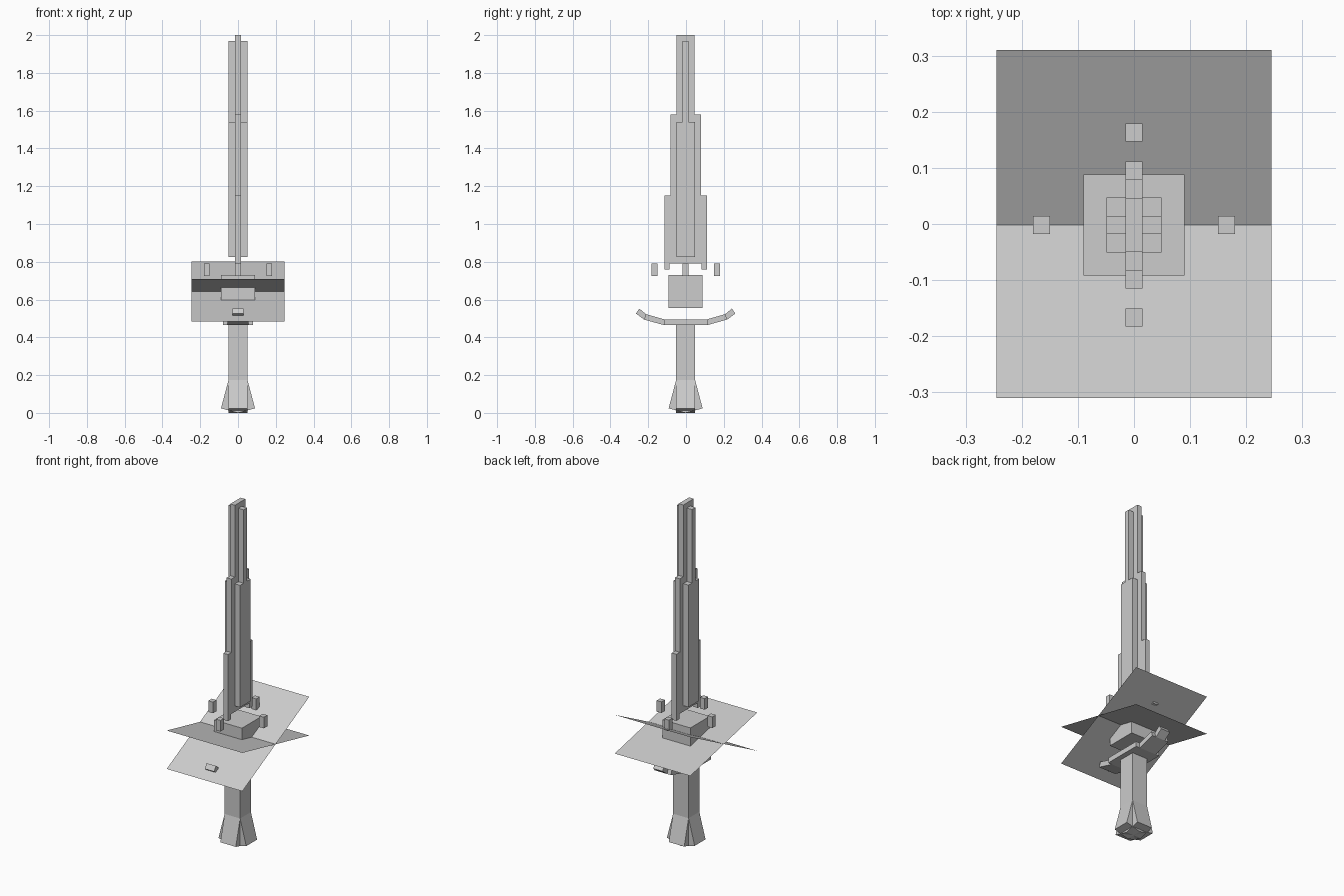
import bpy
import bmesh
from math import pi
from mathutils import Matrix

default_cube = bpy.data.objects.get("Cube")
if default_cube:
    bpy.data.objects.remove(default_cube, do_unlink=True)

# Single flat grey
grey = bpy.data.materials.new("plain grey")
grey.use_nodes = True
GREY = (0.604, 0.604, 0.604, 1)
grey.diffuse_color = GREY
grey.node_tree.nodes["Principled BSDF"].inputs["Base Color"].default_value = GREY

AXIS_Y = -0.002  # the blade axis sits a hair forward of the guard sheets


def finish(name, bm):
    bmesh.ops.recalc_face_normals(bm, faces=bm.faces)
    mesh = bpy.data.meshes.new(name)
    bm.to_mesh(mesh)
    bm.free()
    mesh.materials.append(grey)
    obj = bpy.data.objects.new(name, mesh)
    bpy.context.collection.objects.link(obj)
    return obj


def box(name, hx, hy, z0, z1, x=0, y=0):
    """Box from half widths and a height range."""
    bm = bmesh.new()
    bmesh.ops.create_cube(bm, size=1)
    bmesh.ops.scale(bm, vec=(2 * hx, 2 * hy, z1 - z0), verts=bm.verts)
    bmesh.ops.translate(bm, vec=(x, y + AXIS_Y, (z0 + z1) / 2), verts=bm.verts)
    return finish(name, bm)


def slab(name, profile, hx, turn=0):
    """Extrude a (y, z) profile to half width hx, then turn it about the axis."""
    bm = bmesh.new()
    face = bm.faces.new([bm.verts.new((-hx, y, z)) for y, z in profile])
    out = bmesh.ops.extrude_face_region(bm, geom=[face])
    moved = [v for v in out["geom"] if isinstance(v, bmesh.types.BMVert)]
    bmesh.ops.translate(bm, vec=(2 * hx, 0, 0), verts=moved)
    bmesh.ops.rotate(bm, matrix=Matrix.Rotation(turn, 3, "Z"), verts=bm.verts)
    bmesh.ops.translate(bm, vec=(0, AXIS_Y, 0), verts=bm.verts)
    return finish(name, bm)


def sheet(name, front_z, back_z):
    """Tilted sheet without thickness."""
    bm = bmesh.new()
    corners = [(-0.245, -0.31, front_z), (0.245, -0.31, front_z),
               (0.245, 0.31, back_z), (-0.245, 0.31, back_z)]
    bm.faces.new([bm.verts.new(c) for c in corners])
    finish(name, bm)


# Stepped blade with two prongs at its base
half = [(0.085, 0.79), (0.085, 0.76), (0.113, 0.76), (0.113, 1.15),
        (0.081, 1.15), (0.081, 1.58), (0.048, 1.58), (0.048, 2.0)]
slab("blade", half + [(-y, z) for y, z in reversed(half)], 0.015)

# Blade core and the cross rib above it
box("blade_core", 0.049, 0.049, 0.825, 1.54)
box("blade_cross_rib", 0.049, 0.016, 1.54, 1.97)

# Four pegs round the blade
for i, (px, py) in enumerate([(1, 0), (0, 1), (-1, 0), (0, -1)]):
    box(f"peg_{i + 1}", 0.015, 0.016, 0.725, 0.79, px * 0.165, py * 0.165)

# Block and the two crossing sheets
box("centre_block", 0.09, 0.09, 0.555, 0.73)
sheet("rising_sheet", 0.485, 0.802)
sheet("falling_sheet", 0.71, 0.575)

# Curved guard, narrowing in steps towards the tips
box("guard_middle", 0.08, 0.115, 0.465, 0.495)
arm = [(0.115, 0.465), (0.22, 0.494), (0.21, 0.523), (0.113, 0.495)]
tip = [(0.22, 0.494), (0.263, 0.526), (0.245, 0.552), (0.21, 0.523)]
for side, turn in (("back", 0), ("front", pi)):
    slab(f"guard_arm_{side}", arm, 0.055, turn)
    slab(f"guard_tip_{side}", tip, 0.03, turn)

# Handle with four flared pommel wedges
box("handle", 0.05, 0.05, 0.02, 0.47)
wedge = [(0, 0.0), (0.09, 0.024), (0.05, 0.175), (0, 0.175)]
for i in range(4):
    slab(f"pommel_wedge_{i + 1}", wedge, 0.05, i * pi / 2)
